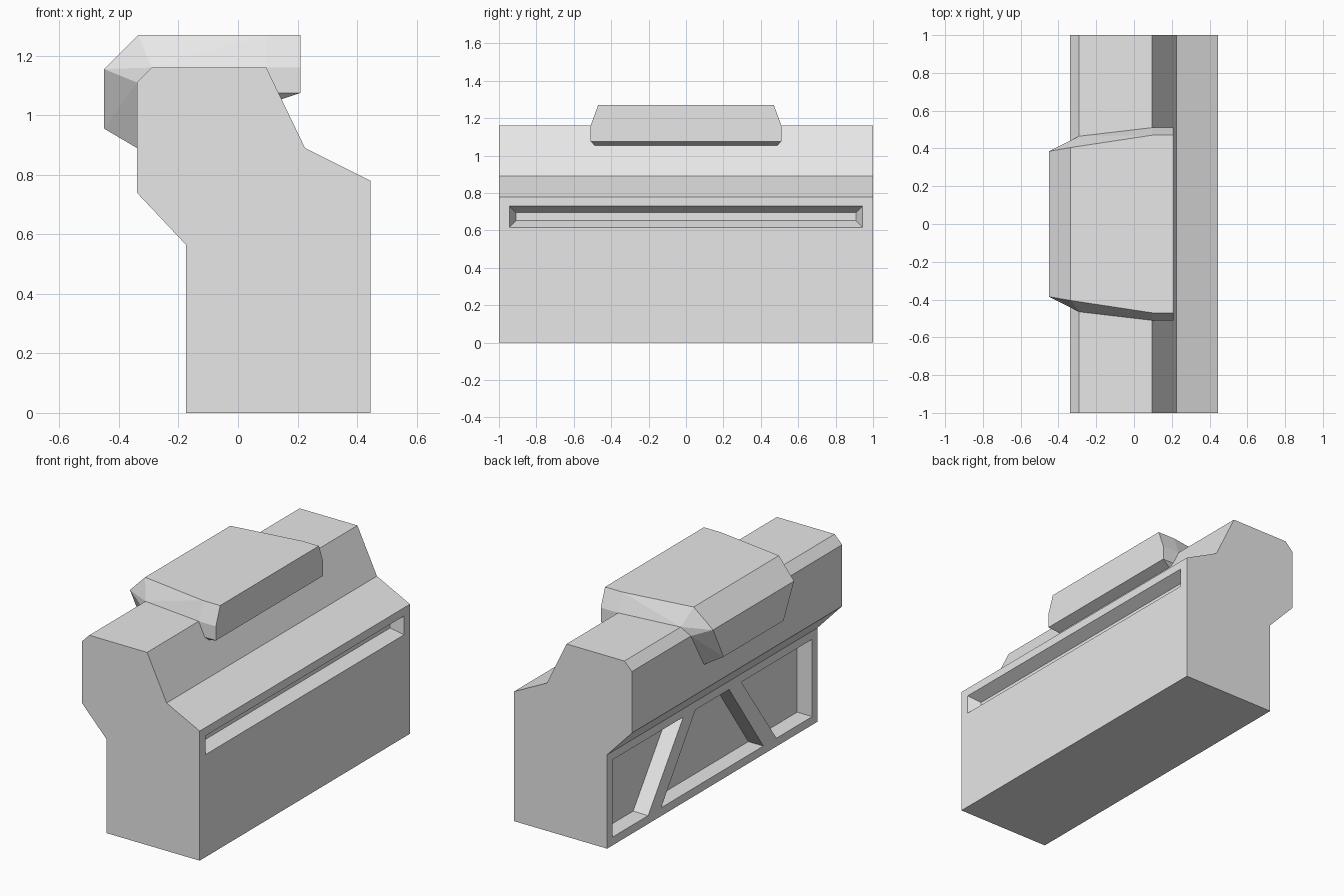
import bpy
import bmesh
from mathutils import Vector

if "Cube" in bpy.data.objects:
    bpy.data.objects.remove(bpy.data.objects["Cube"], do_unlink=True)

# Single plain grey
grey = bpy.data.materials.new("plain_grey")
grey.use_nodes = True
grey.diffuse_color = (0.8, 0.8, 0.8, 1)
grey.node_tree.nodes["Principled BSDF"].inputs["Base Color"].default_value = (0.8, 0.8, 0.8, 1)


def finish(name, bm):
    bmesh.ops.recalc_face_normals(bm, faces=bm.faces[:])
    mesh = bpy.data.meshes.new(name)
    bm.to_mesh(mesh)
    bm.free()
    mesh.materials.append(grey)
    obj = bpy.data.objects.new(name, mesh)
    bpy.context.collection.objects.link(obj)
    return obj


def loft(name, ring_a, ring_b):
    """Solid between two rings with equal point counts."""
    bm = bmesh.new()
    a = [bm.verts.new(p) for p in ring_a]
    b = [bm.verts.new(p) for p in ring_b]
    bm.faces.new(a)
    bm.faces.new(b[::-1])
    for i in range(len(a)):
        j = (i + 1) % len(a)
        bm.faces.new((a[i], b[i], b[j], a[j]))
    return finish(name, bm)


def cut(target, cutter):
    """Subtract the cutter, bake the result and drop the cutter."""
    cutter.hide_render = True
    mod = target.modifiers.new("cut", 'BOOLEAN')
    mod.operation = 'DIFFERENCE'
    mod.solver = 'EXACT'
    mod.object = cutter
    deps = bpy.context.evaluated_depsgraph_get()
    baked = bpy.data.meshes.new_from_object(target.evaluated_get(deps))
    target.modifiers.clear()
    target.data = baked
    bpy.data.objects.remove(cutter, do_unlink=True)


# Body: long profile extruded along y
profile = [(-0.175, 0), (0.445, 0), (0.445, 0.78), (0.225, 0.89), (0.095, 1.16),
           (-0.29, 1.16), (-0.34, 1.11), (-0.34, 0.74), (-0.175, 0.565)]
body = loft("body", [(x, -1, z) for x, z in profile], [(x, 1, z) for x, z in profile])


# Tapered slot along the left side
def slot_ring(x, half_y, z0, z1):
    return [(x, -half_y, z0), (x, half_y, z0), (x, half_y, z1), (x, -half_y, z1)]


cut(body, loft("slot_cutter", slot_ring(0.455, 0.95, 0.612, 0.735),
               slot_ring(0.375, 0.91, 0.652, 0.697)))

# Three pockets on the right side, leaving two slanted braces
low, high = 0.05, 0.515
side = [(0.95, low), (0.61, low), (0.276, high), (0.95, high)]
middle = [(0.486, low), (-0.486, low), (-0.16, high), (0.16, high)]
for outline in (side, middle, [(-y, z) for y, z in side]):
    cut(body, loft("pocket_cutter", [(-0.2, y, z) for y, z in outline],
                   [(-0.075, y, z) for y, z in outline]))

# Hood: mirrored corner points wrapped into a faceted cover
corners = [(0.21, 0.47, 1.27), (0.095, 0.47, 1.27), (-0.335, 0.405, 1.27),
           (-0.45, 0.385, 1.155), (-0.45, 0.285, 0.955),
           (0.21, 0.51, 1.16), (0.095, 0.51, 1.16), (-0.29, 0.465, 1.16),
           (-0.34, 0.44, 1.11), (-0.34, 0.314, 0.89),
           (0.21, 0.51, 1.075), (0.13, 0.51, 1.075)]
bm = bmesh.new()
for x, y, z in corners:
    for s in (1, -1):
        bm.verts.new(Vector((x, s * y, z)))
hull = bmesh.ops.convex_hull(bm, input=bm.verts[:])
loose = [v for v in bm.verts if not v.link_faces]
bmesh.ops.delete(bm, geom=loose, context='VERTS')
bmesh.ops.dissolve_limit(bm, angle_limit=0.02, verts=bm.verts[:], edges=bm.edges[:])
finish("hood", bm)
